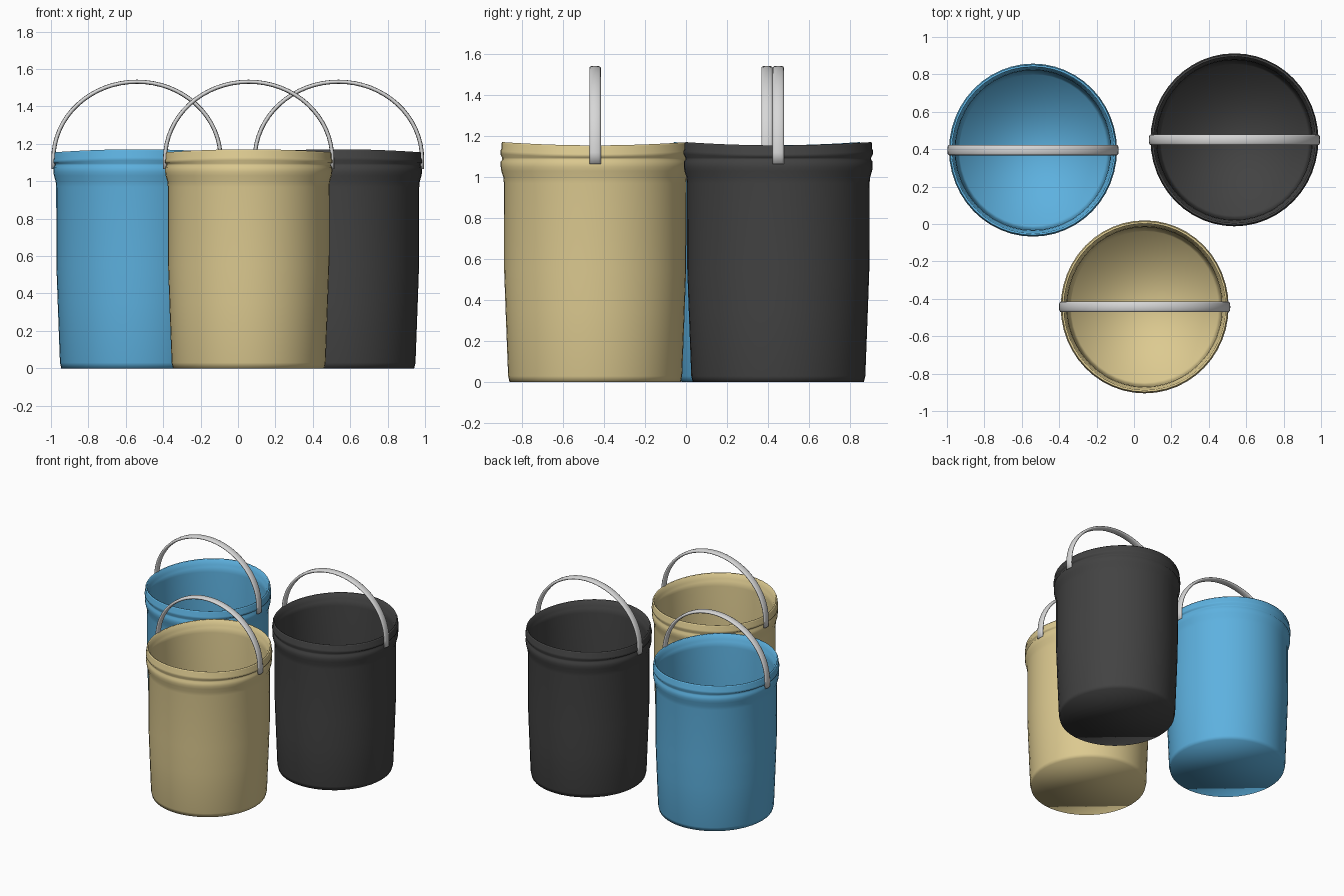
import bpy, bmesh, math

cube = bpy.data.objects.get("Cube")
if cube:
    bpy.data.objects.remove(cube, do_unlink=True)


def make_material(name, color):
    mat = bpy.data.materials.new(name)
    mat.use_nodes = True
    mat.diffuse_color = (*color, 1)
    mat.node_tree.nodes["Principled BSDF"].inputs["Base Color"].default_value = (*color, 1)
    return mat


def finish(bm, name, mat, location):
    bmesh.ops.recalc_face_normals(bm, faces=bm.faces)
    for face in bm.faces:
        face.smooth = True
    mesh = bpy.data.meshes.new(name)
    bm.to_mesh(mesh)
    bm.free()
    mesh.materials.append(mat)
    obj = bpy.data.objects.new(name, mesh)
    obj.location = (*location, 0)
    bpy.context.collection.objects.link(obj)
    return obj


def bridge(bm, rings):
    """Join neighbouring rings with quads and cap both ends."""
    for a, b in zip(rings, rings[1:]):
        for i in range(len(a)):
            j = (i + 1) % len(a)
            bm.faces.new((a[i], a[j], b[j], b[i]))
    bm.faces.new(rings[0])
    bm.faces.new(rings[-1])


# Wall outline: up the outside, over the ridged rim, down the inside
PROFILE = [
    (0.405, 0), (0.412, 0.03), (0.424, 0.35), (0.431, 0.55), (0.432, 0.97),
    (0.435, 1.0), (0.444, 1.03), (0.447, 1.05), (0.447, 1.075), (0.440, 1.085),
    (0.440, 1.095), (0.449, 1.105), (0.449, 1.12), (0.444, 1.13), (0.444, 1.155),
    (0.440, 1.163), (0.432, 1.16), (0.429, 1.12), (0.418, 1.105), (0.414, 1.07),
    (0.414, 0.55), (0.408, 0.35), (0.393, 0.02),
]
SIDES = 48
DEPTH = 1.03  # slightly longer front to back


def bucket(name, mat, location):
    bm = bmesh.new()
    rings = []
    for r, z in PROFILE:
        ring = []
        for i in range(SIDES):
            a = math.tau * i / SIDES
            # the lip dips a little at the handle sides
            dip = 0.008 * math.cos(2 * a) if z > 1.1 else 0
            ring.append(bm.verts.new((r * math.cos(a), DEPTH * r * math.sin(a), z - dip)))
        rings.append(ring)
    bridge(bm, rings)
    return finish(bm, name, mat, location)


def handle(name, mat, location):
    # Path: straight ends below a half ellipse
    half, base, rise, steps = 0.447, 1.12, 0.412, 32
    path = [(half, 1.065, 0)]
    for i in range(steps + 1):
        a = math.pi * i / steps
        path.append((half * math.cos(a), base + rise * math.sin(a), a))
    path.append((-half, 1.065, math.pi))
    bm = bmesh.new()
    rings = []
    for x, z, a in path:
        ring = []
        # Flat strap section with a rounded back
        for k in range(12):
            t = math.tau * k / 12
            across = 0.028 * math.copysign(abs(math.cos(t)) ** 0.6, math.cos(t))
            out = 0.011 * math.sin(t)
            ring.append(bm.verts.new((x + out * math.cos(a), across, z + out * math.sin(a))))
        rings.append(ring)
    bridge(bm, rings)
    return finish(bm, name, mat, location)


grey = make_material("light grey", (0.68, 0.68, 0.68))
BUCKETS = [
    ("blue", (0.11, 0.44, 0.74), (-0.54, 0.395)),
    ("black", (0.055, 0.055, 0.055), (0.537, 0.45)),
    ("tan", (0.72, 0.59, 0.28), (0.057, -0.443)),
]
for label, color, place in BUCKETS:
    bucket(label + "_bucket", make_material(label, color), place)
    handle(label + "_handle", grey, place)
